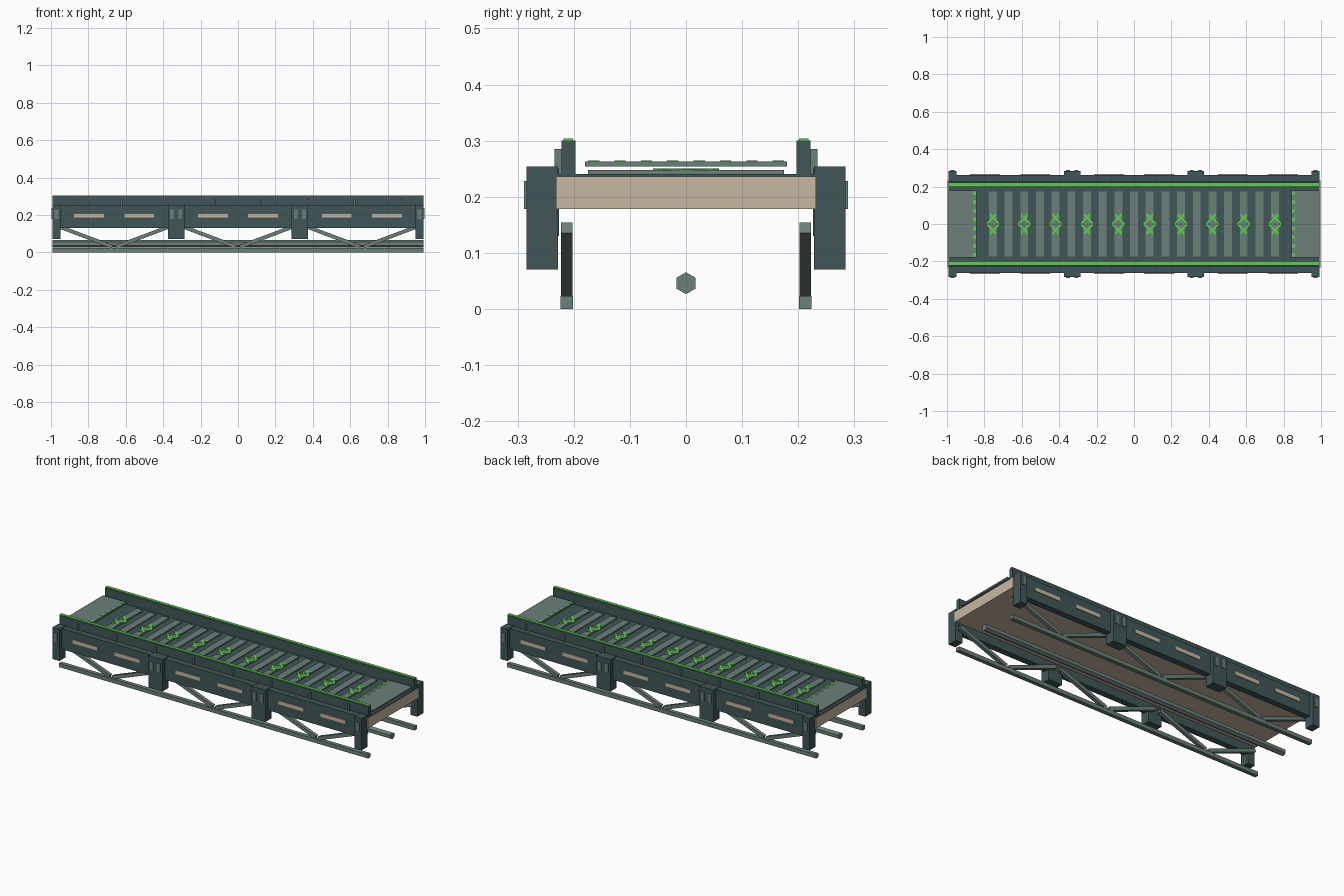
import bpy, bmesh, math
from mathutils import Matrix, Vector

if "Cube" in bpy.data.objects:
    bpy.data.objects.remove(bpy.data.objects["Cube"])


def material(name, rgb):
    m = bpy.data.materials.new(name)
    m.diffuse_color = (*rgb, 1)
    m.use_nodes = True
    m.node_tree.nodes["Principled BSDF"].inputs["Base Color"].default_value = m.diffuse_color
    return m


DARK = material("dark teal metal", (0.052, 0.094, 0.098))
LIGHT = material("grey green metal", (0.150, 0.215, 0.195))
TAN = material("warm tan", (0.58, 0.48, 0.36))
GREEN = material("bright green", (0.12, 0.60, 0.085))


def finish(name, bm, mat):
    bmesh.ops.recalc_face_normals(bm, faces=bm.faces)
    mesh = bpy.data.meshes.new(name)
    bm.to_mesh(mesh)
    bm.free()
    mesh.materials.append(mat)
    ob = bpy.data.objects.new(name, mesh)
    bpy.context.collection.objects.link(ob)
    return ob


def add_box(bm, x, y, z):
    """Box from (min, max) ranges."""
    c = Vector([(a + b) / 2 for a, b in (x, y, z)])
    s = [b - a for a, b in (x, y, z)]
    bmesh.ops.create_cube(bm, size=1, matrix=Matrix.Translation(c) @ Matrix.Diagonal((*s, 1)))


def boxes(name, mat, items, mirror=False):
    bm = bmesh.new()
    for x, y, z in items:
        add_box(bm, x, y, z)
        if mirror:
            add_box(bm, x, (-y[1], -y[0]), z)
    return finish(name, bm, mat)


def add_bar(bm, a, b, side, up):
    """Rectangular bar from a to b, lying in an upright or flat plane."""
    a, b = Vector(a), Vector(b)
    d = b - a
    across = Vector((0, 1, 0)) if abs(d.z) > 1e-6 else Vector((0, 0, 1)).cross(d).normalized()
    x = d.normalized()
    rot = Matrix((x, across, x.cross(across))).transposed().to_4x4()
    bmesh.ops.create_cube(bm, size=1, matrix=Matrix.Translation((a + b) / 2) @ rot
                          @ Matrix.Diagonal((d.length, side, up, 1)))


END = 0.993
BAY = 2 * END / 3
bays = [-BAY, 0, BAY]

# Walkway slab and its dark top sheet
boxes("deck_slab", TAN, [((-0.997, 0.997), (-0.232, 0.232), (0.178, 0.236))])
boxes("deck_sheet", DARK, [((-END, END), (-0.23, 0.23), (0.236, 0.241))])

# Cross slats, raised end plates and their dashes
PITCH = 0.0838
boxes("deck_slats", LIGHT, [((i * PITCH - 0.021, i * PITCH + 0.021), (-0.175, 0.175), (0.241, 0.248))
                            for i in range(-9, 10)])
boxes("end_plates", LIGHT, [((-END, -0.843), (-0.18, 0.18), (0.254, 0.263)),
                            ((0.843, END), (-0.18, 0.18), (0.254, 0.263))])
boxes("end_plate_dashes", GREEN, [((x - 0.008, x + 0.008), (y - 0.01, y + 0.01), (0.262, 0.265))
                                  for x in (-0.852, 0.852)
                                  for y in [-0.1645 + 0.047 * k for k in range(8)]])

# Crossed chevron marks along the middle
bm = bmesh.new()
for i in range(10):
    cx = (i - 4.5) * 2 * PITCH
    for sx in (-1, 1):
        for sy in (-1, 1):
            add_bar(bm, (cx + sx * 0.034, 0, 0.249), (cx - sx * 0.02, sy * 0.054, 0.249), 0.013, 0.003)
finish("chevron_marks", bm, GREEN)

# Side walls with green caps and outer ribs
boxes("side_walls", DARK, [((-END, END), (0.197, 0.222), (0.236, 0.300))], True)
boxes("wall_caps", GREEN, [((-END, END), (0.201, 0.218), (0.300, 0.304))], True)
ribs = [(k - 3.5) * 0.249 for k in range(8)]
boxes("wall_ribs", LIGHT, [((x - 0.005, x + 0.005), (0.221, 0.234), (0.24, 0.285)) for x in ribs], True)

# Outer girders with tan slot panels
boxes("girders", DARK, [((c - BAY / 2 + 0.02, c + BAY / 2 - 0.02), (0.226, 0.262), (0.13, 0.25))
                        for c in bays], True)
boxes("slot_panels", TAN, [((c + o - 0.08, c + o + 0.08), (0.261, 0.266), (0.185, 0.206))
                           for c in bays for o in (-0.134, 0.134)], True)

# Posts at both ends of each bay, with small cover plates
post_x = [c + s * (BAY / 2 - 0.022) for c in bays for s in (-1, 1)]
boxes("posts", DARK, [((x - 0.022, x + 0.022), (0.228, 0.284), (0.07, 0.254)) for x in post_x], True)
boxes("post_plates", LIGHT, [((x - 0.010, x + 0.010), (0.283, 0.289), (0.178, 0.228)) for x in post_x], True)

# Lower truss: chords and V braces
boxes("truss_chords", LIGHT, [((-END, END), (0.201, 0.224), (0, 0.023))], True)
bm = bmesh.new()
for c in bays:
    for sx in (-1, 1):
        for y in (-0.2125, 0.2125):
            add_bar(bm, (c + sx * 0.315, y, 0.145), (c + sx * 0.01, y, 0.030), 0.02, 0.02)
finish("truss_braces", bm, LIGHT)

# Six-sided pipe under the deck
bm = bmesh.new()
bmesh.ops.create_cone(bm, cap_ends=True, segments=6, radius1=0.0195, radius2=0.0195, depth=2 * END,
                      matrix=Matrix.Translation((0, 0, 0.046)) @ Matrix.Rotation(math.pi / 2, 4, 'Y')
                      @ Matrix.Rotation(math.pi / 2, 4, 'Z'))
finish("pipe", bm, LIGHT)
